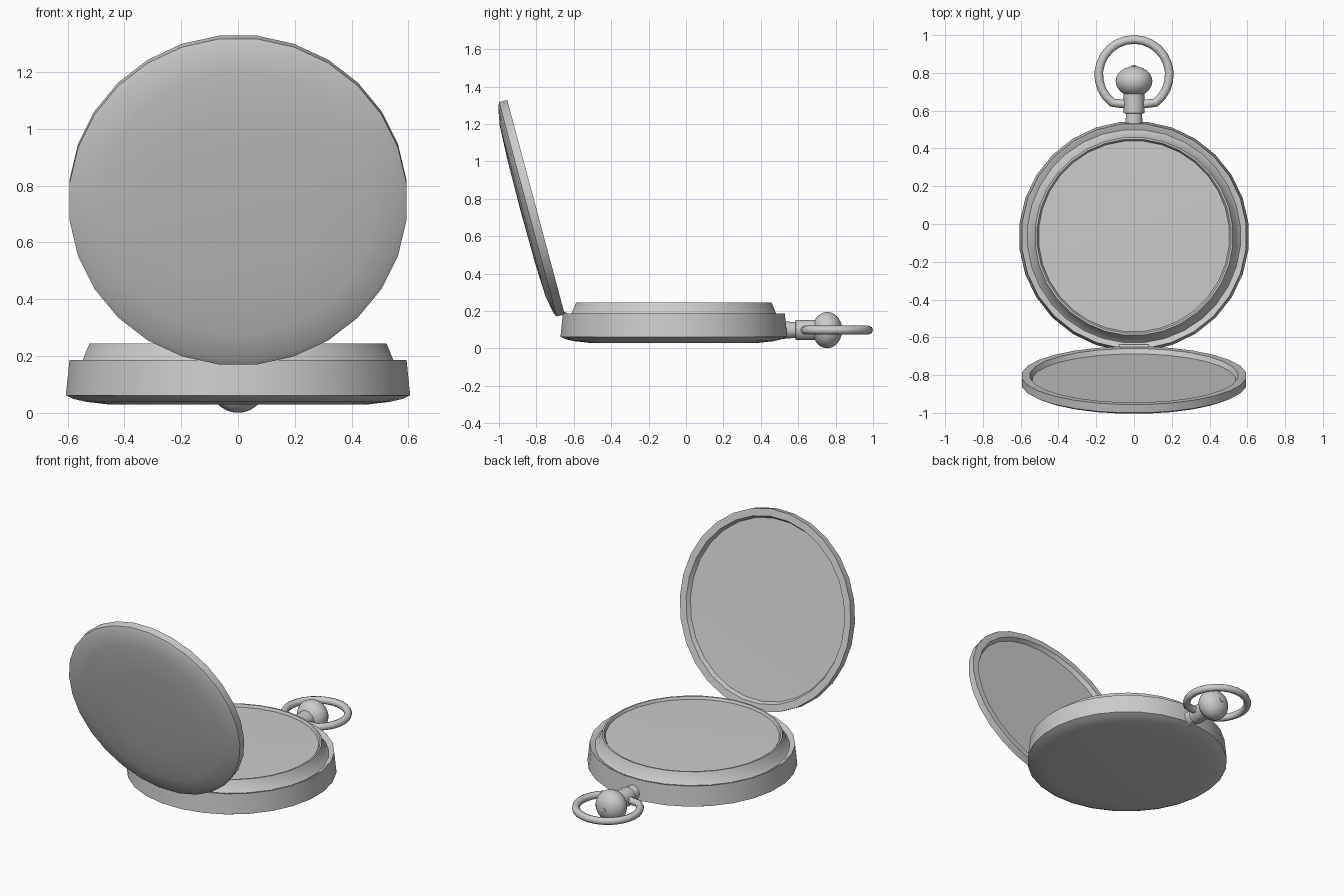
import bpy, bmesh, math
from mathutils import Matrix, Vector

if "Cube" in bpy.data.objects:
    bpy.data.objects.remove(bpy.data.objects["Cube"])

CY = -0.065   # centre of the case in y
AZ = 0.098    # height of the crown axis


def lathe(name, profile, sides, matrix, angle=40):
    """Revolve (radius, height) points round local z; radius 0 makes a pole."""
    bm = bmesh.new()
    rings = []
    for r, h in profile:
        if r == 0:
            rings.append([bm.verts.new((0, 0, h))] * sides)
        else:
            rings.append([bm.verts.new((r * math.cos(a), r * math.sin(a), h))
                          for a in ((i + 0.5) * 2 * math.pi / sides for i in range(sides))])
    for lo, hi in zip(rings, rings[1:]):
        for i in range(sides):
            j = (i + 1) % sides
            quad = list(dict.fromkeys((lo[i], lo[j], hi[j], hi[i])))
            bm.faces.new(quad)
    bmesh.ops.recalc_face_normals(bm, faces=bm.faces)
    bm.transform(matrix)
    mesh = bpy.data.meshes.new(name)
    bm.to_mesh(mesh)
    bm.free()
    obj = bpy.data.objects.new(name, mesh)
    bpy.context.collection.objects.link(obj)
    smooth(obj, angle)
    return obj


def smooth(obj, angle):
    bpy.ops.object.select_all(action='DESELECT')
    obj.select_set(True)
    bpy.context.view_layer.objects.active = obj
    bpy.ops.object.shade_smooth_by_angle(angle=math.radians(angle))


case_at = Matrix.Translation((0, CY, 0))

# Case body with a shallow cove round the bezel
lathe("case_body", [(0, 0.03), (0.46, 0.03), (0.54, 0.039), (0.585, 0.05), (0.61, 0.062),
                    (0.597, 0.187), (0.588, 0.187), (0.57, 0.172), (0.545, 0.172),
                    (0.5, 0.172), (0, 0.172)], 28, case_at)

# Bezel ring and dial glass
lathe("bezel", [(0.51, 0.165), (0.57, 0.168), (0.55, 0.185), (0.525, 0.245),
                (0.515, 0.245), (0.505, 0.228), (0.5, 0.165), (0.51, 0.165)], 32, case_at)
lathe("dial_glass", [(0, 0.17), (0.507, 0.17), (0.507, 0.23), (0.3, 0.235), (0, 0.237)],
      32, case_at)

# Open lid, tilted back past vertical
lid_at = Matrix.Translation((0, -0.802, 0.755)) @ Matrix.Rotation(math.radians(105), 4, 'X')
lathe("lid", [(0, 0.028), (0.54, 0.026), (0.553, 0.0), (0.597, 0.0), (0.597, 0.045),
              (0.575, 0.056), (0.48, 0.074), (0.3, 0.082), (0, 0.085)], 28, lid_at)

# Hinge barrel
lathe("hinge", [(0, -0.08), (0.013, -0.08), (0.013, 0.08), (0, 0.08)], 12,
      Matrix.Translation((0, -0.65, 0.183)) @ Matrix.Rotation(math.pi / 2, 4, 'Y'))

# Stem, collar and crown share one axis along y
axis = Matrix.Translation((0, 0, AZ)) @ Matrix.Rotation(-math.pi / 2, 4, 'X')
lathe("stem", [(0, 0.5), (0.05, 0.5), (0.046, 0.54), (0.042, 0.585), (0.055, 0.587),
               (0.055, 0.695), (0, 0.695)], 20, axis)
ball = [(0.098 * math.sin(a), 0.755 - 0.08 * math.cos(a))
        for a in (i * math.pi / 12 for i in range(1, 12))]
lathe("crown", [(0, 0.675)] + ball + [(0, 0.835)], 24, axis)
lathe("crown_tip", [(0, 0.82), (0.013, 0.82), (0.013, 0.838), (0, 0.843)], 12, axis)

# Bow: open ring whose ends turn in to the collar
path = [(0, 0.636), (-0.06, 0.636)]
for i in range(21):
    a = math.radians(232 - i * 284 / 20)
    path.append((0.187 * math.cos(a), 0.79 + 0.187 * math.sin(a)))
path += [(0.06, 0.636), (0, 0.636)]
curve = bpy.data.curves.new("bow_ring", 'CURVE')
curve.dimensions = '3D'
curve.bevel_depth = 0.023
curve.bevel_resolution = 2
spline = curve.splines.new('POLY')
spline.points.add(len(path) - 1)
for p, (x, y) in zip(spline.points, path):
    p.co = (x, y, AZ, 1)
bow = bpy.data.objects.new("bow_ring", curve)
bpy.context.collection.objects.link(bow)
bpy.ops.object.select_all(action='DESELECT')
bow.select_set(True)
bpy.context.view_layer.objects.active = bow
bpy.ops.object.convert(target='MESH')
smooth(bpy.context.view_layer.objects.active, 50)
